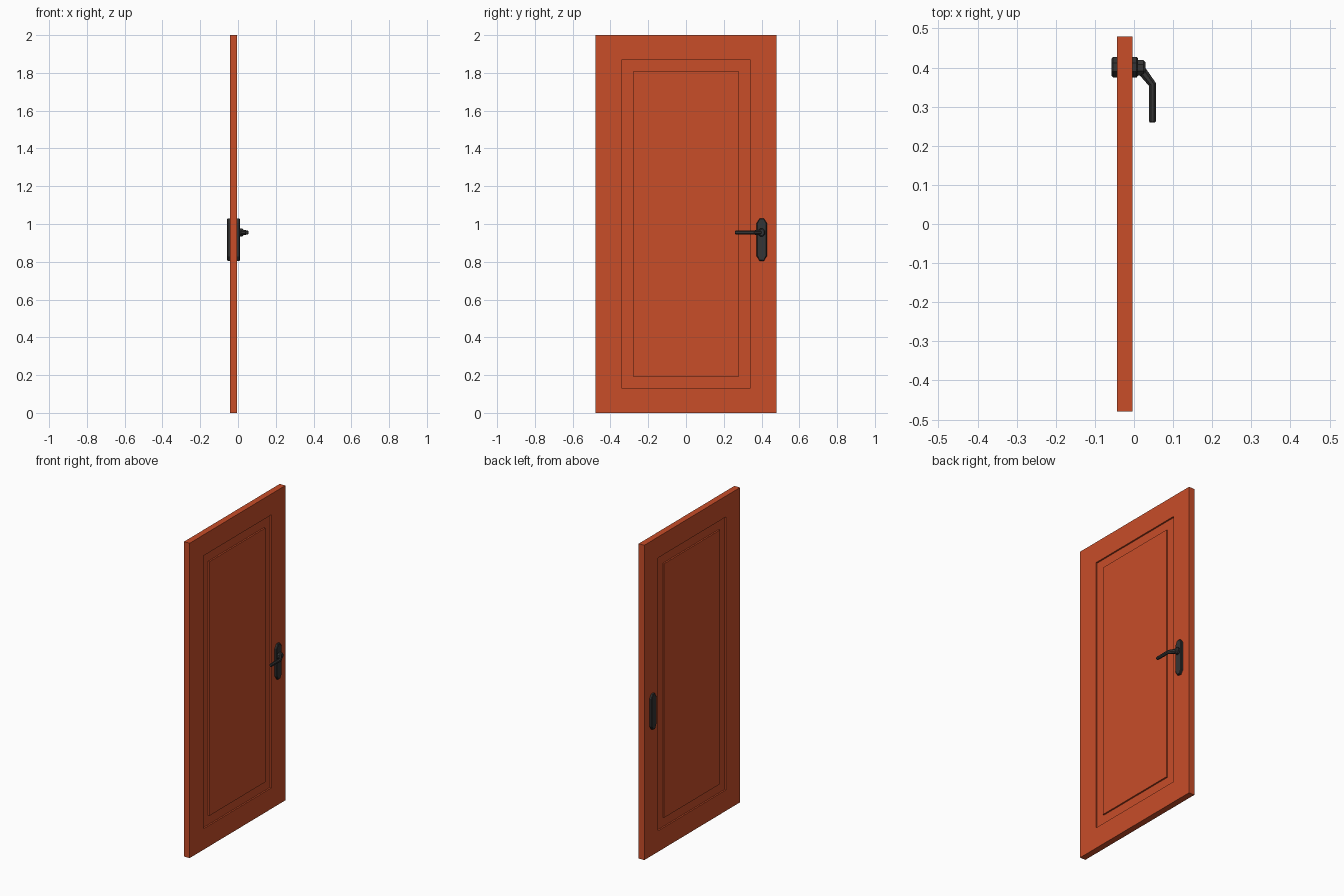
import bpy, bmesh, math
from mathutils import Vector

if "Cube" in bpy.data.objects:
    bpy.data.objects.remove(bpy.data.objects["Cube"])


def material(name, color):
    m = bpy.data.materials.new(name)
    m.diffuse_color = color
    m.use_nodes = True
    m.node_tree.nodes["Principled BSDF"].inputs["Base Color"].default_value = m.diffuse_color
    return m


wood = material("red_paint", (0.58, 0.075, 0.022, 1))
metal = material("dark_metal", (0.035, 0.035, 0.035, 1))


def loft(name, rings, mat):
    """Bridge equal-sized point rings and cap both ends."""
    bm = bmesh.new()
    loops = [[bm.verts.new(p) for p in ring] for ring in rings]
    n = len(loops[0])
    for a, b in zip(loops, loops[1:]):
        for i in range(n):
            j = (i + 1) % n
            bm.faces.new((a[i], a[j], b[j], b[i]))
    bm.faces.new(loops[0][::-1])
    bm.faces.new(loops[-1])
    bmesh.ops.recalc_face_normals(bm, faces=bm.faces)
    me = bpy.data.meshes.new(name)
    bm.to_mesh(me)
    bm.free()
    me.materials.append(mat)
    ob = bpy.data.objects.new(name, me)
    bpy.context.collection.objects.link(ob)
    return ob


# Door leaf: rectangular rings from the front panel, round the edge, to the back panel
MID, HALF, REC = -0.0235, 0.0195, 0.0095
PANEL, FRAME, EDGE = (0.28, 0.807), (0.341, 0.867), (0.48, 1.0)


def rect(size, x):
    w, h = size
    return [(x, sy * w, 1 + sz * h) for sy, sz in ((-1, -1), (1, -1), (1, 1), (-1, 1))]


steps = [(PANEL, HALF), (PANEL, HALF - REC), (FRAME, HALF - REC), (FRAME, HALF), (EDGE, HALF)]
rings = [rect(s, MID + d) for s, d in steps]
rings += [rect(s, MID - d) for s, d in reversed(steps)]
loft("door_leaf", rings, wood)

# Backplates on both sides, with clipped corners and a bevelled outer face
PY, PZ = 0.401, 0.917


def plate_ring(x, inset):
    w, h = 0.0265 - inset, 0.1125 - inset
    pts = [(w, h - 0.024), (0.011, h), (-0.011, h), (-w, h - 0.024)]
    pts += [(-y, -z) for y, z in pts]
    return [(x, PY + y, PZ + z) for y, z in pts]


for name, s in (("front_backplate", 1), ("rear_backplate", -1)):
    loft(name, [plate_ring(MID + s * d, i)
                for d, i in ((0.0185, 0), (0.030, 0), (0.0335, 0.004))], metal)

# Handle hub: octagonal boss with bevelled end
HZ = 0.955


def hub_ring(x, r):
    return [(x, 0.399 + r * math.cos(a), HZ + r * math.sin(a))
            for a in (math.radians(22.5 + 45 * i) for i in range(8))]


loft("handle_hub", [hub_ring(0.008, 0.0215), hub_ring(0.024, 0.0215), hub_ring(0.029, 0.016)], metal)

# Lever: octagonal section swept along a bent path with bevelled tip
path = [((0.016, 0.398), (1, -1), 0.0125), ((0.023, 0.388), (1, -1), 0.0125),
        ((0.047, 0.357), (0.38, -1), 0.0105), ((0.047, 0.263), (0, -1), 0.0095),
        ((0.047, 0.259), (0, -1), 0.007)]
rings = []
for (x, y), d, r in path:
    d = Vector((d[0], d[1], 0)).normalized()
    side = Vector((-d.y, d.x, 0))
    rings.append([Vector((x, y, HZ)) + side * (r * math.cos(a)) + Vector((0, 0, 1.15 * r * math.sin(a)))
                  for a in (math.radians(22.5 + 45 * i) for i in range(8))])
loft("handle_lever", rings, metal)
